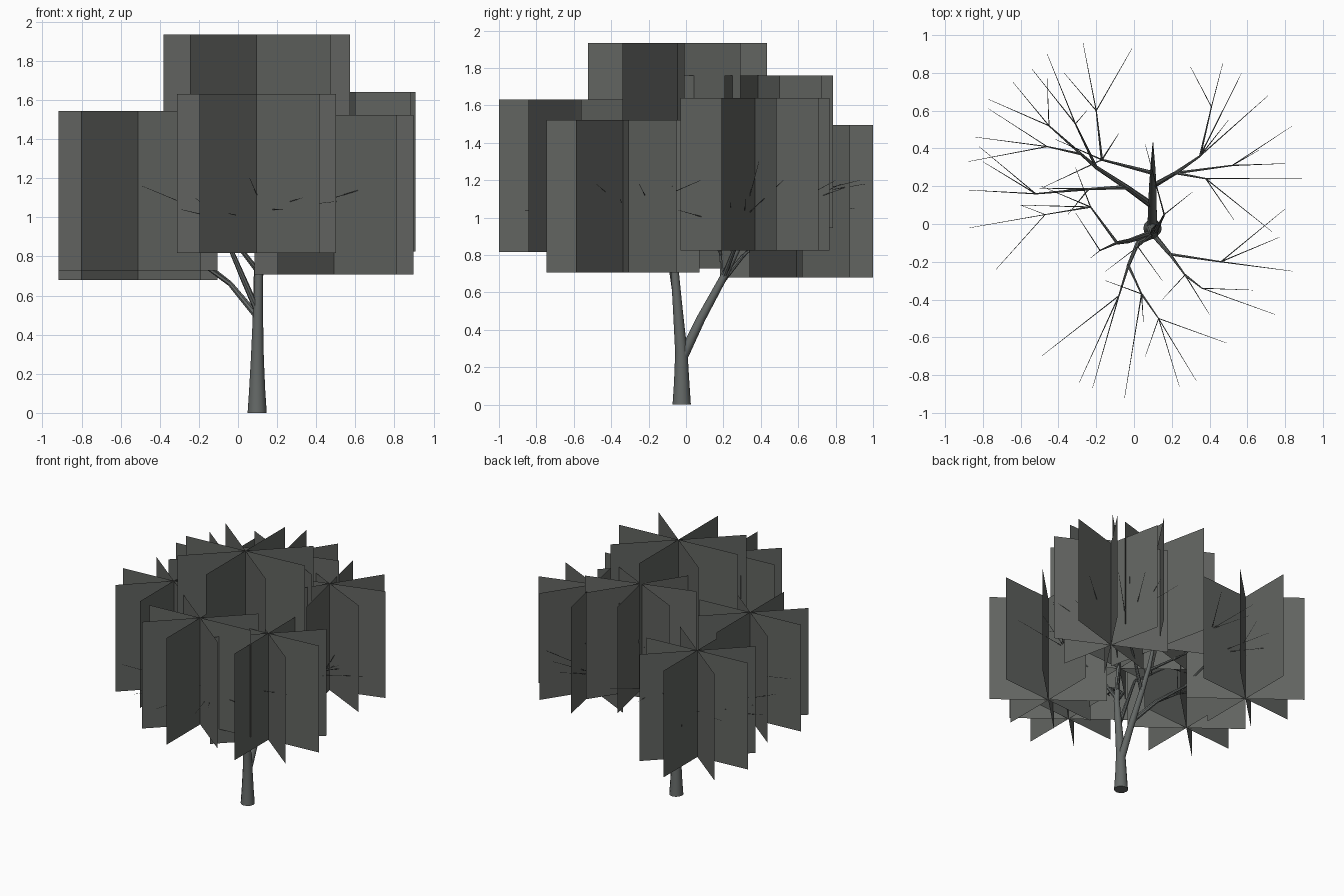
import bpy, bmesh, math
from mathutils import Vector


def material(name, rgb):
    m = bpy.data.materials.new(name)
    m.diffuse_color = (*rgb, 1)
    return m


BARK = material("grey bark", (0.130, 0.142, 0.137))
LEAF = material("dark grey green leaves", (0.122, 0.128, 0.119))


def finish(name, bm, mat, smooth=False):
    me = bpy.data.meshes.new(name)
    bm.to_mesh(me)
    bm.free()
    me.materials.append(mat)
    for p in me.polygons:
        p.use_smooth = smooth and len(p.vertices) == 4
    ob = bpy.data.objects.new(name, me)
    bpy.context.collection.objects.link(ob)
    return ob


def tube(bm, pts, radii, sides):
    """Tapered tube along a path."""
    pts = [Vector(p) for p in pts]
    rings = []
    for i, p in enumerate(pts):
        d = (pts[min(i + 1, len(pts) - 1)] - pts[max(i - 1, 0)]).normalized()
        if i == 0 and p.z == 0:
            d = Vector((0, 0, 1))  # flat foot on the ground
        ref = Vector((1, 0, 0)) if abs(d.x) < 0.8 else Vector((0, 1, 0))
        u = d.cross(ref).normalized()
        v = d.cross(u)
        rings.append([bm.verts.new(p + radii[i] * (math.cos(a) * u + math.sin(a) * v))
                      for a in (2 * math.pi * k / sides for k in range(sides))])
    for r, s in zip(rings, rings[1:]):
        for k in range(sides):
            bm.faces.new((r[k], r[(k + 1) % sides], s[(k + 1) % sides], s[k]))
    bm.faces.new(rings[0])
    bm.faces.new(rings[-1])
    bmesh.ops.recalc_face_normals(bm, faces=bm.faces)


def spray(bm, start, fork, tips, r=0.010):
    """A branch from start to fork, splitting into thin twigs."""
    tube(bm, [start, fork], [r, r * 0.5], 6)
    for t in tips:
        tube(bm, [fork, t], [r * 0.4, 0.001], 4)


# trunk and front stem, then the stem leaning back
bm = bmesh.new()
tube(bm, [(.098, -.023, 0), (.098, -.023, .12), (.099, -.025, .28), (.102, -.043, .5),
          (.106, -.06, .72), (.10, -.05, .95), (.10, -.03, 1.25), (.12, .0, 1.55)],
     [.049, .041, .033, .026, .021, .015, .008, .002], 12)
tube(bm, [(.098, -.025, .24), (.097, .08, .46), (.099, .2, .68), (.10, .28, .84),
          (.10, .35, 1.05), (.10, .43, 1.35)],
     [.028, .024, .020, .015, .009, .002], 10)
finish("trunk", bm, BARK, True)

# limbs on the back stem
bm = bmesh.new()
A, B = (-.04, .195, .66), (-.2, .30, .79)
C = (-.28, .37, .86)
tube(bm, [(.093, .1, .50), A, B, C], [.018, .014, .010, .007], 8)
spray(bm, C, (-.46, .41, .95), [(-.84, .46, 1.05), (-.88, .33, 1.0), (-.77, .61, 1.12)], .007)
spray(bm, C, (-.45, .52, .98), [(-.77, .66, 1.05), (-.64, .75, 1.12), (-.46, .77, 1.2)], .007)
spray(bm, B, (-.31, .53, 1.0), [(-.54, .82, 1.0), (-.46, .9, 1.05), (-.25, .6, 1.25)], .008)
spray(bm, A, (-.24, .185, .80), [(-.5, .19, 1.1), (-.35, .05, 1.1)], .013)
spray(bm, (-.24, .185, .80), (-.52, .16, .95),
      [(-.88, .18, 1.1), (-.82, .41, 1.15), (-.8, .33, 1.05)], .008)
D = (-.17, .34, 1.02)
spray(bm, (.10, .27, .82), D, [(-.49, .19, 1.25), (-.08, .48, 1.3), (-.42, .45, 1.3)], .012)
spray(bm, D, (-.2, .6, 1.12), [(-.27, .96, 1.18), (-.01, .93, 1.2), (-.37, .8, 1.2)], .007)
E = (.22, .27, .86)
tube(bm, [(.098, .2, .68), E], [.014, .010], 8)
spray(bm, E, (.35, .36, .96), [(.71, .68, 1.2), (.57, .8, 1.2), (.50, .55, 1.3)])
spray(bm, (.35, .36, .96), (.41, .62, 1.08), [(.30, .83, 1.18), (.47, .85, 1.16)], .006)
spray(bm, E, (.52, .31, 1.0), [(.80, .32, 1.1), (.84, .52, 1.2), (.66, .39, 1.3)], .008)
spray(bm, E, (.38, .24, .96), [(.89, .24, 1.08), (.53, .02, 1.1), (.73, -.04, 1.04)], .008)
finish("back_branches", bm, BARK)

# limbs on the front stem
bm = bmesh.new()
F = (-.09, -.10, .97)
tube(bm, [(.10, -.045, .52), (.03, -.07, .68), (-.03, -.09, .82), F],
     [.017, .015, .012, .009], 8)
spray(bm, F, (-.23, .09, 1.05), [(-.6, .10, 1.15), (-.31, .3, 1.3), (-.49, .2, 1.2)], .008)
spray(bm, F, (-.18, -.14, 1.08), [(-.23, -.18, 1.2), (-.31, .06, 1.3)], .008)
spray(bm, (-.23, .09, 1.05), (-.47, .05, 1.1),
      [(-.73, -.24, 1.12), (-.87, -.02, 1.14), (-.6, .1, 1.22)], .005)
G = (-.03, -.22, .94)
tube(bm, [(.106, -.06, .72), (.02, -.10, .83), G], [.014, .012, .009], 8)
spray(bm, G, (-.08, -.38, .99), [(-.49, -.70, 1.16), (-.29, -.84, 1.04), (-.22, -.87, 1.1)], .008)
spray(bm, G, (.04, -.37, 1.0), [(-.05, -.92, 1.02), (.05, -.52, 1.3), (-.15, -.3, 1.3)], .008)
spray(bm, (.04, -.37, 1.0), (.13, -.5, 1.04),
      [(.24, -.86, 1.04), (.33, -.83, 1.1), (.49, -.63, 1.08), (.06, -.7, 1.2)], .006)
H = (.19, -.16, .94)
tube(bm, [(.106, -.06, .74), H], [.014, .010], 8)
spray(bm, H, (.46, -.20, 1.08), [(.84, -.25, 1.18), (.80, .08, 1.2), (.77, -.07, 1.17)], .008)
spray(bm, H, (.27, -.27, 1.02), [(.40, -.48, 1.2), (.15, -.4, 1.3)], .008)
spray(bm, (.27, -.27, 1.02), (.36, -.34, 1.06), [(.63, -.35, 1.1), (.75, -.48, 1.18)], .006)
spray(bm, (.105, -.06, .78), (.16, .05, 1.0), [(.31, .17, 1.33), (.06, .42, 1.3)], .010)
spray(bm, (.10, -.05, .95), (.02, -.12, 1.15), [(-.15, -.25, 1.35), (.15, -.3, 1.4)], .008)
finish("front_branches", bm, BARK)

# foliage: star-shaped bundles of four crossed upright cards
R = 0.408
CLUSTERS = [  # x, y, top z, scale, turn in degrees
    (.095, -.045, 1.935, 1.172, 0), (.095, -.592, 1.632, 1, 0),
    (.492, -.337, 1.523, 1, 0), (.517, .369, 1.64, 1, 12),
    (-.511, .592, 1.495, 1, 0), (-.511, -.045, 1.543, 1, 0),
    (.112, .386, 1.76, 1, 12)]
for i, (x, y, top, s, turn) in enumerate(CLUSTERS):
    bm = bmesh.new()
    for deg in (4.5, 44.5, 90, -38):
        dx = R * s * math.cos(math.radians(deg + turn))
        dy = R * s * math.sin(math.radians(deg + turn))
        low = top - 0.815 * s
        bm.faces.new([bm.verts.new(p) for p in (
            (x - dx, y - dy, low), (x + dx, y + dy, low),
            (x + dx, y + dy, top), (x - dx, y - dy, top))])
    finish(f"leaf_cards_{i + 1}", bm, LEAF)
